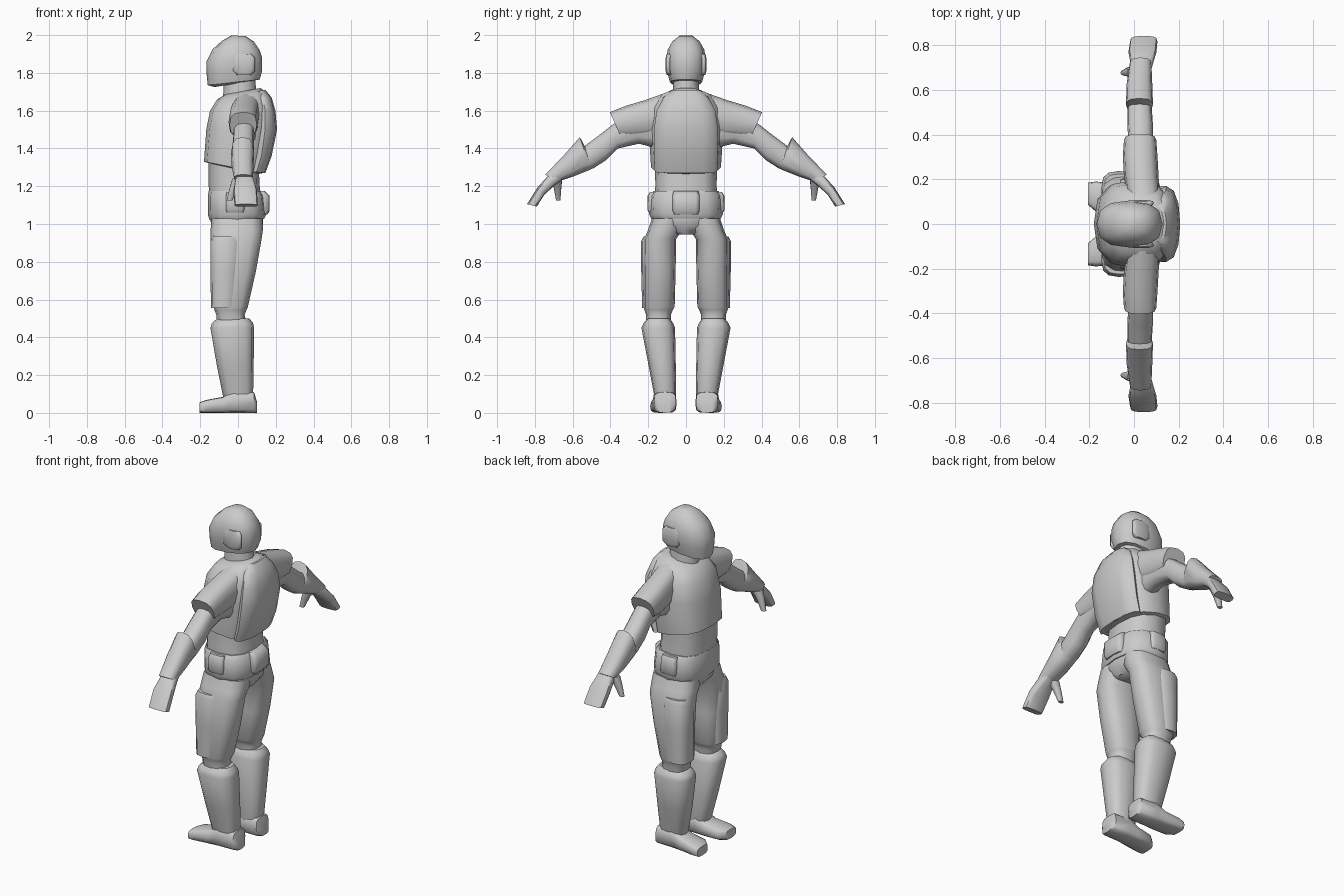
import bpy, bmesh, math
from mathutils import Vector

grey = bpy.data.materials.new("plain_grey")
grey.diffuse_color = (0.6, 0.6, 0.6, 1)


def loft(name, rings, mirror=False, sides=12, power=0.75, angle=50):
    """Skin rounded-box rings; each ring = (end point, opposite end point, half-width vector)."""
    bm = bmesh.new()
    loops = []
    for p, q, w in rings:
        p, q, w = Vector(p), Vector(q), Vector(w)
        mid, half = (p + q) / 2, (p - q) / 2
        loop = []
        for i in range(sides):
            a = 2 * math.pi * i / sides
            c, s = [math.copysign(abs(t) ** power, t) if abs(t) > 1e-6 else 0
                    for t in (math.cos(a), math.sin(a))]
            loop.append(bm.verts.new(mid + half * c + w * s))
        loops.append(loop)
    for a, b in zip(loops, loops[1:]):
        for i in range(sides):
            j = (i + 1) % sides
            bm.faces.new((a[i], a[j], b[j], b[i]))
    bm.faces.new(loops[0])
    bm.faces.new(loops[-1])
    bmesh.ops.recalc_face_normals(bm, faces=bm.faces)
    mesh = bpy.data.meshes.new(name)
    bm.to_mesh(mesh)
    bm.free()
    mesh.materials.append(grey)
    ob = bpy.data.objects.new(name, mesh)
    bpy.context.collection.objects.link(ob)
    bpy.ops.object.select_all(action='DESELECT')
    ob.select_set(True)
    bpy.context.view_layer.objects.active = ob
    bpy.ops.object.shade_smooth_by_angle(angle=math.radians(angle))
    if mirror:
        m = ob.modifiers.new("mirror", 'MIRROR')
        m.use_axis = (False, True, False)
    return ob


def body(x0, z0, x1, z1, hy):
    """Centred ring, tilted from front edge to back edge."""
    return ((x0, 0, z0), (x1, 0, z1), (0, hy, 0))


def leg(z, x0, x1, y0, y1):
    """Level ring to one side."""
    y = (y0 + y1) / 2
    return ((x0, y, z), (x1, y, z), (0, (y1 - y0) / 2, 0))


def arm(ty, tz, by, bz, x0, x1):
    """Ring across the arm from its top edge to its bottom edge."""
    x = (x0 + x1) / 2
    return ((x, ty, tz), (x, by, bz), ((x1 - x0) / 2, 0, 0))


# Head and neck
loft("helmet", [
    body(-.125, 1.725, .06, 1.755, .06),
    body(-.16, 1.735, .115, 1.765, .085),
    body(-.167, 1.80, .128, 1.81, .10),
    body(-.167, 1.86, .128, 1.88, .105),
    body(-.135, 1.925, .115, 1.92, .097),
    body(-.085, 1.97, .085, 1.965, .072),
    body(-.035, 1.998, .04, 1.995, .035)], power=.8)
loft("ear_pad", [leg(1.79, -.01, .07, .07, .102), leg(1.81, -.03, .09, .08, .108),
                 leg(1.88, -.03, .09, .08, .108), leg(1.90, -.01, .07, .07, .102)], True)
loft("neck", [body(-.08, 1.64, .10, 1.66, .075), body(-.075, 1.77, .09, 1.78, .065)], power=1)

# Torso armour
loft("chest_armour", [
    body(-.165, 1.325, .11, 1.265, .165),
    body(-.18, 1.33, .135, 1.27, .185),
    body(-.168, 1.50, .175, 1.50, .198),
    body(-.148, 1.60, .175, 1.62, .185),
    body(-.11, 1.66, .15, 1.695, .14),
    body(-.07, 1.685, .12, 1.72, .075)])
loft("back_plate", [
    body(.05, 1.28, .145, 1.27, .165),
    body(.07, 1.36, .178, 1.36, .17),
    body(.08, 1.50, .207, 1.50, .17),
    body(.09, 1.60, .198, 1.60, .155),
    body(.08, 1.67, .178, 1.67, .12),
    body(.08, 1.70, .145, 1.71, .08)], power=.9)

# Waist and belt
loft("waist", [
    body(-.10, .945, .10, .945, .06),
    body(-.14, .99, .13, .99, .165),
    body(-.15, 1.04, .135, 1.04, .18),
    body(-.155, 1.20, .115, 1.20, .162),
    body(-.155, 1.33, .11, 1.30, .165)])
loft("belt", [
    body(-.15, 1.02, .14, 1.03, .182),
    body(-.16, 1.05, .15, 1.05, .195),
    body(-.16, 1.15, .14, 1.15, .19),
    body(-.155, 1.175, .125, 1.175, .172)])
loft("back_pouch", [
    body(.10, 1.05, .155, 1.05, .065), body(.10, 1.07, .168, 1.07, .072),
    body(.10, 1.15, .168, 1.15, .072), body(.10, 1.175, .14, 1.175, .065)], power=.5)
loft("side_pouch", [
    leg(1.06, -.06, .03, .15, .195), leg(1.075, -.065, .035, .15, .205),
    leg(1.15, -.065, .035, .15, .203), leg(1.17, -.06, .03, .15, .19)], True, power=.5)

# Legs
loft("thigh", [
    leg(1.03, -.14, .13, .005, .18),
    leg(.97, -.145, .132, .02, .20),
    leg(.92, -.145, .125, .052, .222),
    leg(.75, -.135, .095, .055, .225),
    leg(.56, -.13, .052, .06, .225),
    leg(.545, -.125, .045, .07, .22),
    leg(.52, -.115, .035, .08, .212),
    leg(.45, -.11, .05, .08, .21)], True)
loft("thigh_plate", [
    leg(.555, -.143, -.01, .09, .232),
    leg(.75, -.146, .01, .09, .237),
    leg(.91, -.146, .02, .09, .237),
    leg(.935, -.135, .01, .10, .225)], True)
loft("shin_guard", [
    leg(.05, -.06, .07, .06, .16),
    leg(.09, -.08, .08, .052, .168),
    leg(.25, -.112, .083, .054, .198),
    leg(.45, -.146, .085, .058, .236),
    leg(.475, -.138, .08, .068, .225),
    leg(.50, -.11, .06, .085, .205)], True)


def foot(x, h, y0, y1):
    y = (y0 + y1) / 2
    return ((x, y, h), (x, y, 0), (0, (y1 - y0) / 2, 0))


loft("boot", [
    foot(.10, .06, .075, .15), foot(.085, .11, .052, .17), foot(-.02, .12, .05, .175),
    foot(-.08, .085, .05, .18), foot(-.17, .068, .055, .19),
    foot(-.205, .055, .085, .185)], True, power=.55)

# Arms
loft("shoulder_pad", [
    arm(.12, 1.69, .13, 1.48, -.03, .115),
    arm(.22, 1.655, .21, 1.46, -.045, .11),
    arm(.32, 1.625, .29, 1.455, -.05, .105),
    arm(.403, 1.592, .345, 1.46, -.045, .10)], True)
loft("upper_arm", [
    arm(.14, 1.64, .15, 1.40, -.03, .10),
    arm(.28, 1.60, .25, 1.425, -.025, .09),
    arm(.39, 1.525, .36, 1.40, -.025, .085),
    arm(.46, 1.47, .42, 1.34, -.03, .085),
    arm(.54, 1.41, .49, 1.295, -.03, .08),
    arm(.62, 1.36, .57, 1.27, -.02, .075)], True)
loft("forearm_guard", [
    arm(.53, 1.40, .495, 1.295, -.025, .075),
    arm(.562, 1.46, .505, 1.288, -.036, .085),
    arm(.65, 1.36, .60, 1.25, -.033, .082),
    arm(.745, 1.262, .685, 1.222, -.02, .078)], True)
loft("hand", [
    arm(.68, 1.29, .65, 1.24, 0, .07),
    arm(.735, 1.25, .70, 1.20, -.015, .085),
    arm(.785, 1.195, .75, 1.155, -.025, .10),
    arm(.842, 1.105, .79, 1.092, -.018, .105)], True, power=.6)
loft("thumb", [
    leg(1.24, -.03, .04, .655, .71), leg(1.19, -.045, 0, .66, .70),
    leg(1.125, -.06, -.03, .665, .688)], True)
